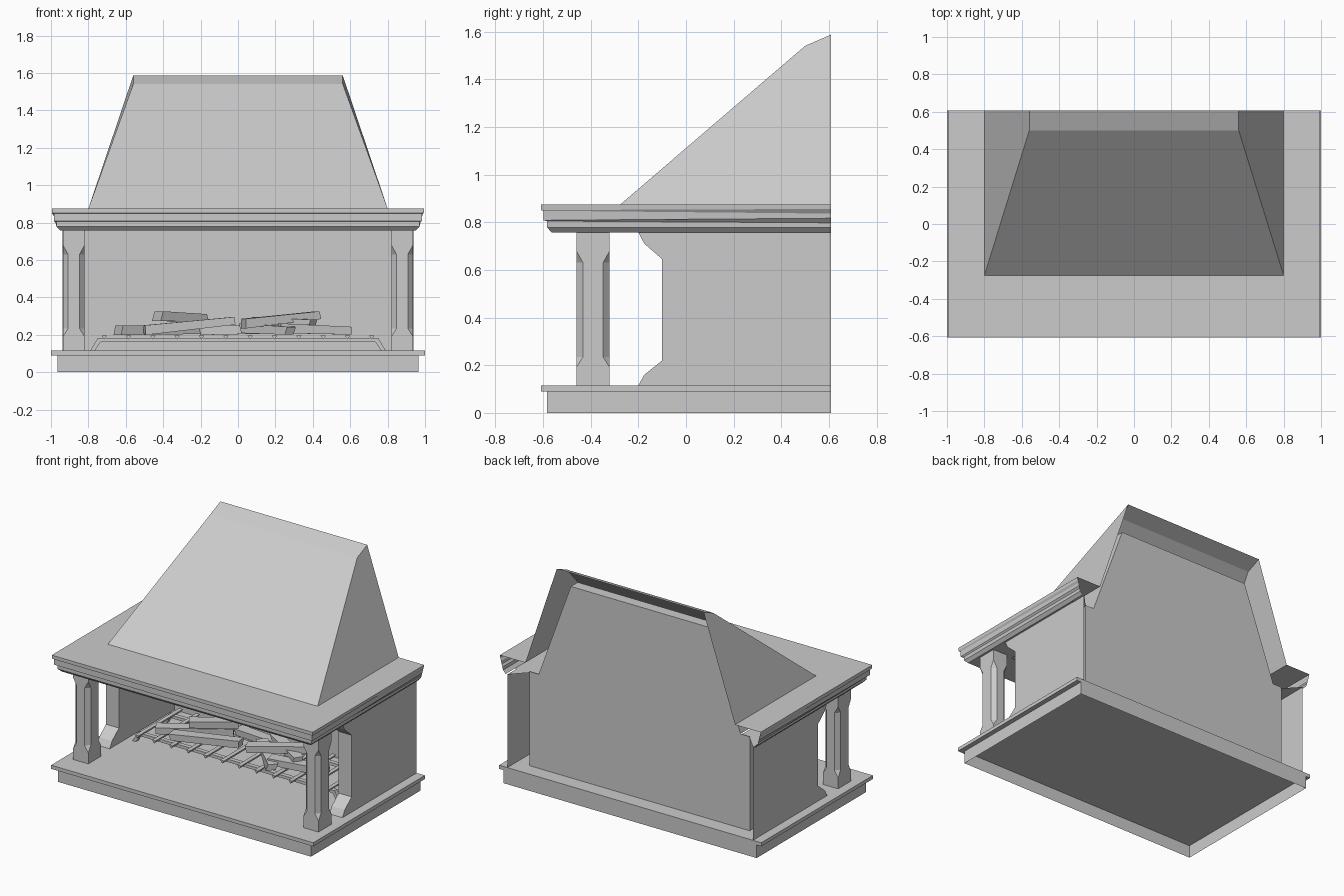
import bpy, bmesh
from mathutils import Vector

cube = bpy.data.objects.get("Cube")
if cube:
    bpy.data.objects.remove(cube, do_unlink=True)

stone = bpy.data.materials.new("pale_grey_stone")
stone.use_nodes = True
GREY = (0.6, 0.6, 0.6, 1)
stone.diffuse_color = GREY
stone.node_tree.nodes["Principled BSDF"].inputs["Base Color"].default_value = GREY

BACK = 0.608      # rear plane of the whole fireplace
FIREBACK = 0.505  # rear of the firebox


def finish(name, bm):
    bmesh.ops.remove_doubles(bm, verts=bm.verts, dist=0.0001)
    bmesh.ops.recalc_face_normals(bm, faces=bm.faces)
    mesh = bpy.data.meshes.new(name)
    bm.to_mesh(mesh)
    bm.free()
    mesh.materials.append(stone)
    ob = bpy.data.objects.new(name, mesh)
    bpy.context.collection.objects.link(ob)


def loft(bm, rings, closed=True, caps=True):
    rows = [[bm.verts.new(p) for p in ring] for ring in rings]
    n = len(rows[0])
    for a, b in zip(rows, rows[1:]):
        for i in range(n if closed else n - 1):
            j = (i + 1) % n
            bm.faces.new((a[i], a[j], b[j], b[i]))
    if caps:
        bm.faces.new(rows[0][::-1])
        bm.faces.new(rows[-1])
    return rows


def rect(x, y0, y1, z):
    return [(-x, y0, z), (x, y0, z), (x, y1, z), (-x, y1, z)]


def u_shape(x, y0, y1, z):
    """Three-sided outline, open towards the back."""
    return [(-x, y1, z), (-x, y0, z), (x, y0, z), (x, y1, z)]


def beam(bm, p, q, w, h, taper):
    """Box running from p to q, narrowed and skewed at q."""
    p, q = Vector(p), Vector(q)
    d = (q - p).normalized()
    side = d.cross(Vector((0, 0, 1))).normalized()
    up = side.cross(d)

    def ring(c, s, skew):
        return [c + (side * (a + skew * b) * w + up * b * h) * s / 2
                for a, b in ((-1, -1), (1, -1), (1, 1), (-1, 1))]
    loft(bm, [ring(p, 1, 0.25), ring(q, taper, -0.25)])


# Hollow plinth, open underneath, and the hearth slab on it
bm = bmesh.new()
loft(bm, [rect(0.965, -0.583, BACK, z) for z in (0, 0.09)], caps=False)
finish("plinth", bm)
bm = bmesh.new()
loft(bm, [rect(1, -BACK, BACK, z) for z in (0.09, 0.115)])
finish("hearth_slab", bm)

# Hollow side walls, bracketed at the front and open at the back
WALL = [(BACK, 0.115), (-0.2, 0.115), (-0.175, 0.16), (-0.1, 0.22),
        (-0.1, 0.645), (-0.175, 0.71), (-0.2, 0.757), (BACK, 0.757)]
for side, s in (("left", 1), ("right", -1)):
    bm = bmesh.new()
    loft(bm, [[(s * x, min(y, end), z) for y, z in WALL]
              for x, end in ((0.838, FIREBACK), (0.937, BACK))], closed=False)
    finish(side + "_wall", bm)

    # Front column with stopped chamfers
    bm = bmesh.new()
    cx, cy, hx, hy = 0.878 * s, -0.39, 0.058, 0.07
    rings = []
    for z, c in ((0.115, 0), (0.19, 0), (0.235, 0.028), (0.63, 0.028), (0.68, 0), (0.757, 0)):
        ring = []
        for sx, sy in ((-1, -1), (1, -1), (1, 1), (-1, 1)):
            pair = [(cx + sx * (hx - c), cy + sy * hy, z), (cx + sx * hx, cy + sy * (hy - c), z)]
            ring += pair if sx == -sy else pair[::-1]
        rings.append(ring)
    loft(bm, rings)
    bmesh.ops.dissolve_degenerate(bm, edges=bm.edges, dist=0.0001)
    finish(side + "_column", bm)

# Fireback: one sheet rising into the hood with a step at the shoulders
bm = bmesh.new()
half = [(0.842, 0.115), (0.842, 0.765), (0.77, 0.765), (0.525, 1.435)]
outline = half + [(-x, z) for x, z in reversed(half)]
bm.faces.new([bm.verts.new((x, FIREBACK, z)) for x, z in outline])
finish("fireback", bm)

# Smoke chamber: inner shell running parallel to the hood
bm = bmesh.new()
rows = loft(bm, [u_shape(0.77, -0.33, FIREBACK, 0.765),
                 u_shape(0.525, 0.43, FIREBACK, 1.435)], closed=False, caps=False)
bm.faces.new(rows[1])
finish("smoke_chamber", bm)

# Mantel: stepped moulding whose steps fade into one slope at the back
MOULDING = [(0.045, 0.757), (0.025, 0.778), (0.025, 0.805), (0.01, 0.808),
            (0.01, 0.848), (0, 0.851), (0, 0.875)]
steps = len(MOULDING) - 2
FADED = MOULDING[:1] + [(0.025 * (1 - i / steps), 0.778 + 0.097 * i / steps)
                        for i in range(steps + 1)]
bm = bmesh.new()
sections = []
for sx, at_back in ((-1, True), (-1, False), (1, False), (1, True)):
    sections.append([(sx * (0.995 - inset), BACK if at_back else inset - BACK, z)
                     for inset, z in (FADED if at_back else MOULDING)])
loft(bm, sections, closed=False, caps=False)
# Top plate around the hood, and the lip underneath
loft(bm, [u_shape(0.995, -BACK, BACK, 0.875),
          u_shape(0.8, -0.275, BACK, 0.875)], closed=False, caps=False)
loft(bm, [u_shape(0.95, 0.045 - BACK, FIREBACK, 0.757),
          u_shape(0.77, -0.33, FIREBACK, 0.757)], closed=False, caps=False)
finish("mantel", bm)

# Hood: open-backed tapering shell
bm = bmesh.new()
rows = loft(bm, [u_shape(0.8, -0.275, BACK, 0.875),
                 [(-0.56, BACK, 1.587), (-0.56, 0.5, 1.54),
                  (0.56, 0.5, 1.54), (0.56, BACK, 1.587)]], closed=False, caps=False)
bm.faces.new(rows[1])
finish("hood", bm)

# Grate: two bent rails carrying triangular bars
bm = bmesh.new()
RAIL = [(-0.79, 0.115), (-0.75, 0.182), (0.75, 0.182), (0.79, 0.115),
        (0.765, 0.115), (0.735, 0.162), (-0.735, 0.162), (-0.765, 0.115)]
for y in (-0.005, 0.325):
    loft(bm, [[(x, y + d, z) for x, z in RAIL] for d in (-0.015, 0.015)])
for i in range(12):
    x = (i - 5.5) * 0.13
    loft(bm, [[(x - 0.014, y, 0.196), (x, y, 0.174), (x + 0.014, y, 0.196)] for y in (-0.08, 0.4)])
finish("grate", bm)

# Split logs piled on the grate
LOGS = [((-0.64, 0.02, 0.225), (-0.22, 0.27, 0.225)),
        ((-0.5, 0.0, 0.225), (-0.02, 0.06, 0.275)),
        ((-0.43, 0.08, 0.3), (-0.18, 0.26, 0.29)),
        ((0.03, 0.06, 0.26), (0.43, 0.2, 0.305)),
        ((0.04, 0.22, 0.235), (0.28, -0.03, 0.222)),
        ((0.22, 0.04, 0.235), (0.6, 0.12, 0.222)),
        ((-0.2, 0.3, 0.225), (0.3, 0.24, 0.23)),
        ((0.1, 0.28, 0.27), (0.4, 0.08, 0.26))]
for i, (p, q) in enumerate(LOGS):
    bm = bmesh.new()
    beam(bm, p, q, 0.08, 0.052, 0.8)
    finish("log_%d" % (i + 1), bm)
